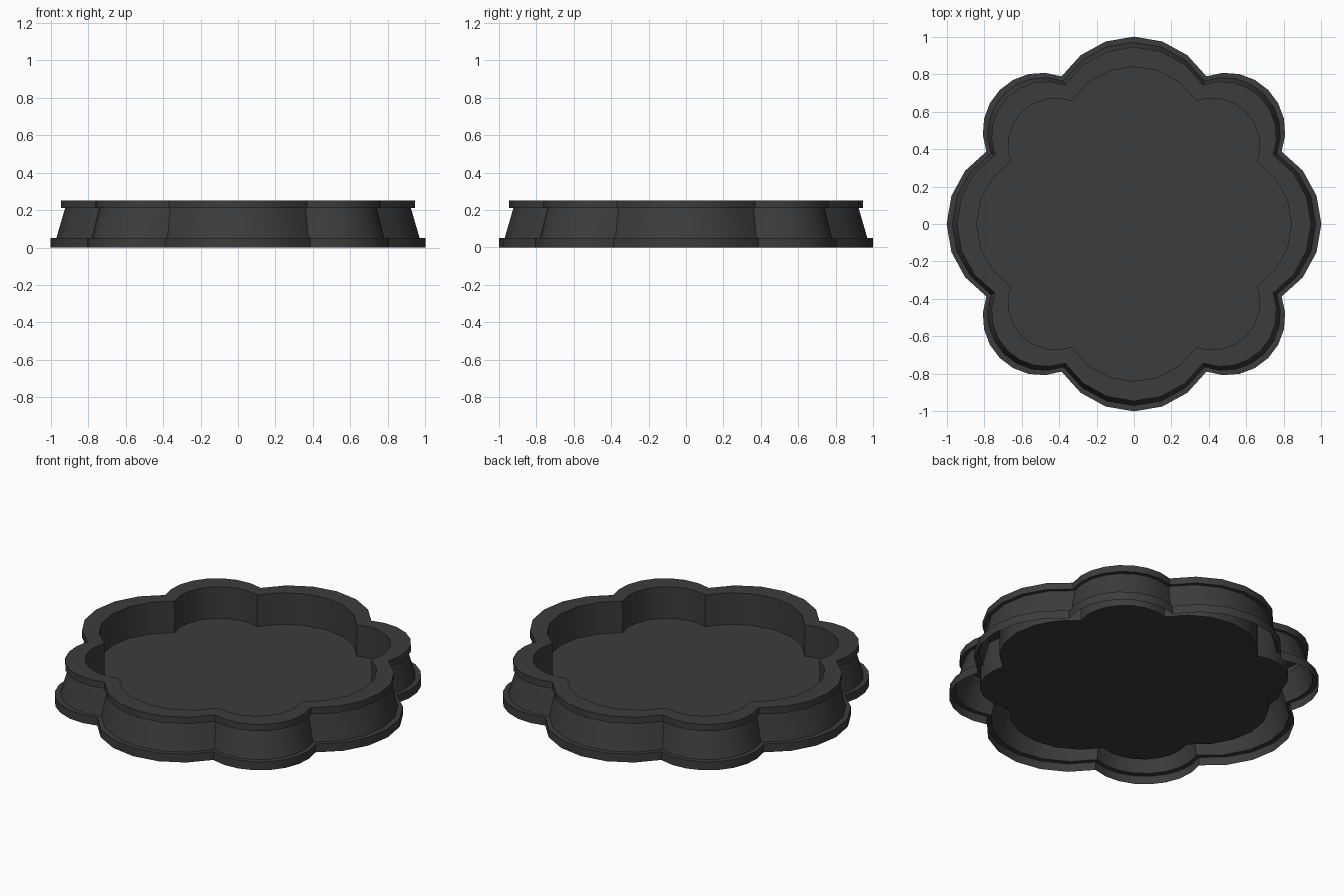
import bpy, math
from mathutils import Vector

if "Cube" in bpy.data.objects:
    bpy.data.objects.remove(bpy.data.objects["Cube"])

# Scalloped outline: apex of wide lobe, corner between lobes, apex of diagonal lobe
OUTER = (1.0, 0.387, 0.788, 1.013)
INNER = (0.84, 0.333, 0.657, 0.845)


def arc(p, q, apex, n):
    """Points on the circular arc p -> q (q excluded) bulging out to the apex radius."""
    mid = (p + q) / 2
    out = mid.normalized()
    half = (q - p).length / 2
    sag = apex - mid.length
    r = (half * half + sag * sag) / (2 * sag)
    centre = out * (apex - r)
    span = math.atan2(half, mid.length - centre.length)
    base = math.atan2(out.y, out.x)
    pts = []
    for i in range(n):
        a = base - span + 2 * span * i / n
        pts.append(centre + r * Vector((math.cos(a), math.sin(a))))
    return pts


def outline(t):
    """Eight-lobed loop, t=0 outermost and t=1 at the inner wall."""
    big, cx, cy, small = [a + (b - a) * t for a, b in zip(OUTER, INNER)]
    quarter = arc(Vector((cy, -cx)), Vector((cy, cx)), big, 6)
    quarter += arc(Vector((cy, cx)), Vector((cx, cy)), small, 8)
    loop = []
    for k in range(4):
        c, s = round(math.cos(k * math.pi / 2)), round(math.sin(k * math.pi / 2))
        loop += [(c * p.x - s * p.y, s * p.x + c * p.y) for p in quarter]
    return loop


mat = bpy.data.materials.new("dark_grey")
mat.diffuse_color = (0.045, 0.045, 0.045, 1)
mat.use_nodes = True
mat.node_tree.nodes["Principled BSDF"].inputs["Base Color"].default_value = mat.diffuse_color


def make(name, verts, faces):
    me = bpy.data.meshes.new(name)
    me.from_pydata(verts, [], faces)
    me.materials.append(mat)
    ob = bpy.data.objects.new(name, me)
    bpy.context.collection.objects.link(ob)
    bpy.ops.object.select_all(action='DESELECT')
    ob.select_set(True)
    bpy.context.view_layer.objects.active = ob
    bpy.ops.object.shade_smooth_by_angle(angle=math.radians(30))
    return ob


# Hollow wall: foot flange, sloping side, rim band, rim top, inner wall
FLOOR_Z = 0.06
profile = [(0, 0), (0, 0.05), (0.19, 0.05), (0.48, 0.21), (0.34, 0.21),
           (0.34, 0.25), (1, 0.25), (1, FLOOR_Z)]
verts, faces = [], []
for t, z in profile:
    verts += [(x, y, z) for x, y in outline(t)]
n = len(outline(0))
for j in range(len(profile) - 1):
    for i in range(n):
        k = (i + 1) % n
        faces.append((j * n + i, j * n + k, (j + 1) * n + k, (j + 1) * n + i))
make("tray_wall", verts, faces)

# Recessed floor panel
make("tray_floor", [(x, y, FLOOR_Z) for x, y in outline(1)], [tuple(range(n))])
